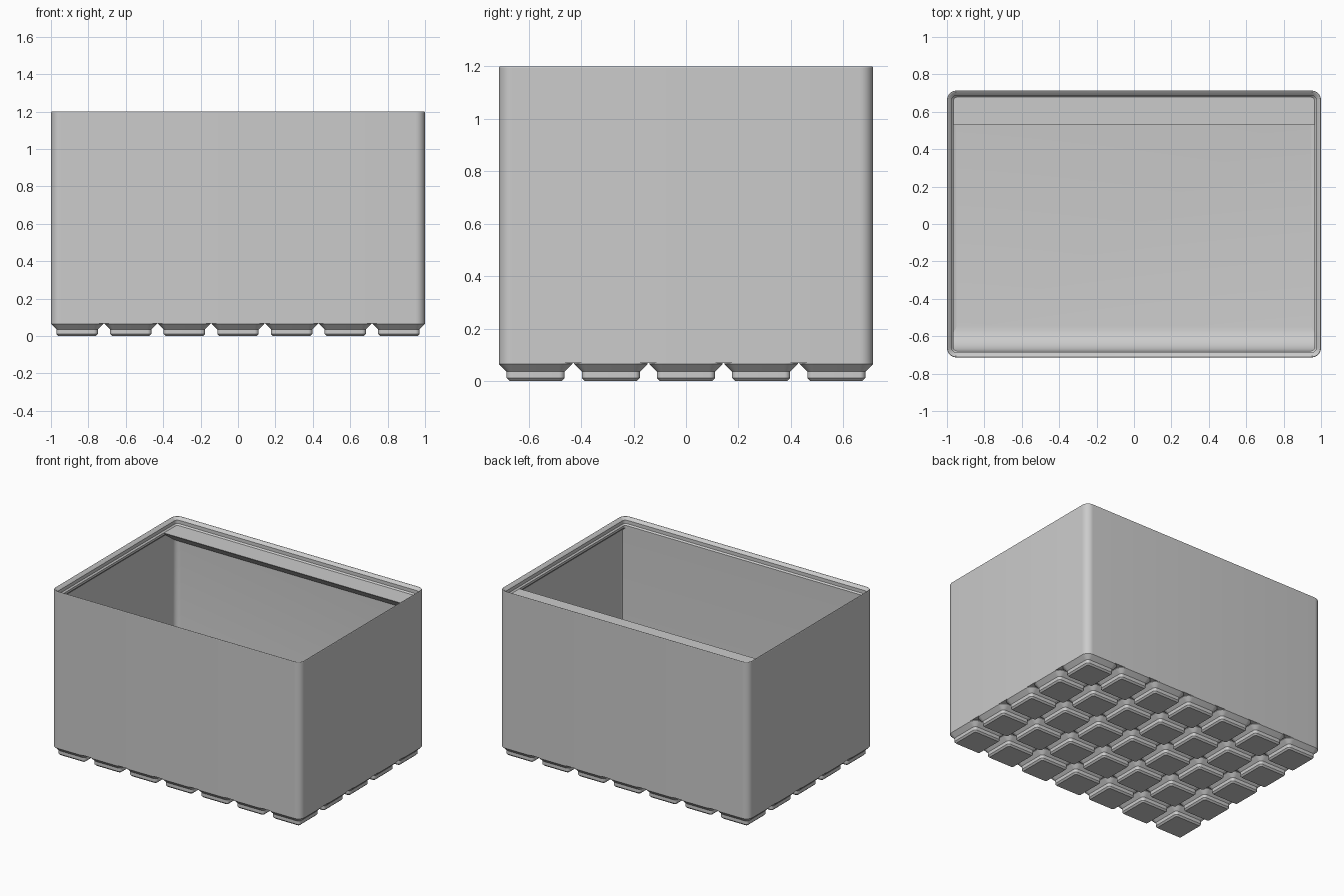
import bpy, bmesh
from math import sin, cos, pi, tan, radians

cube = bpy.data.objects.get("Cube")
if cube:
    bpy.data.objects.remove(cube, do_unlink=True)

COLS, ROWS, PITCH, GAP = 7, 5, 21.0, 0.5     # grid of feet, in millimetres
S = 2 / (COLS * PITCH - GAP)                 # millimetres to model units
HX, HY = (COLS * PITCH - GAP) / 2, (ROWS * PITCH - GAP) / 2
RADIUS, SEG = 3.75, 8
LIP, WALL, FLOOR = 2.6, 0.95, 7.0

grey = bpy.data.materials.new("plain grey")
grey.use_nodes = True
grey.diffuse_color = (0.6, 0.6, 0.6, 1)
grey.node_tree.nodes["Principled BSDF"].inputs["Base Color"].default_value = (0.6, 0.6, 0.6, 1)


def finish(name, bm):
    bmesh.ops.recalc_face_normals(bm, faces=bm.faces[:])
    bmesh.ops.scale(bm, vec=(S, S, S), verts=bm.verts[:])
    mesh = bpy.data.meshes.new(name)
    bm.to_mesh(mesh)
    bm.free()
    mesh.materials.append(grey)
    ob = bpy.data.objects.new(name, mesh)
    bpy.context.collection.objects.link(ob)
    bpy.ops.object.select_all(action='DESELECT')
    ob.select_set(True)
    bpy.context.view_layer.objects.active = ob
    bpy.ops.object.shade_smooth_by_angle(angle=radians(30))
    return ob


def ring(bm, cx, cy, hx, hy, inset, z):
    """Rounded rectangle, moved inwards by inset."""
    r = max(RADIUS - inset, 0.3)
    verts = []
    for k, (sx, sy) in enumerate([(1, 1), (-1, 1), (-1, -1), (1, -1)]):
        for i in range(SEG + 1):
            a = (k + i / SEG) * pi / 2
            verts.append(bm.verts.new((cx + sx * (hx - inset - r) + r * cos(a),
                                       cy + sy * (hy - inset - r) + r * sin(a), z)))
    return verts


def loft(bm, cx, cy, hx, hy, profile, cap_end):
    rings = [ring(bm, cx, cy, hx, hy, i, z) for i, z in profile]
    for a, b in zip(rings, rings[1:]):
        for i in range(len(a)):
            j = (i + 1) % len(a)
            bm.faces.new((a[i], a[j], b[j], b[i]))
    bm.faces.new(rings[0])
    if cap_end:
        bm.faces.new(rings[-1])


def extrude_x(name, points, half):
    """Prism along x from a (y, z) profile."""
    bm = bmesh.new()
    face = bm.faces.new([bm.verts.new((-half, y, z)) for y, z in points])
    out = bmesh.ops.extrude_face_region(bm, geom=[face])
    moved = [v for v in out["geom"] if isinstance(v, bmesh.types.BMVert)]
    bmesh.ops.translate(bm, vec=(2 * half, 0, 0), verts=moved)
    return finish(name, bm)


# Hollow body: outside wall, stacking lip, inside wall, filleted floor
fillet = 2.8
body = [(0, 5), (0, 87.6), (0.15, 87.85), (0.45, 87.85), (0.7, 87.7), (1.9, 86.5),
        (1.9, 84.7), (LIP, 84), (LIP, 82.8), (WALL, 82.8 - LIP + WALL)]
for i in range(6):
    a = i / 5 * pi / 2
    body.append((WALL + fillet * (1 - cos(a)), FLOOR + fillet * (1 - sin(a))))
bm = bmesh.new()
loft(bm, 0, 0, HX, HY, body, True)
finish("bin_body", bm)

# Grid of stepped feet
foot = [(2.95, 0), (2.15, 0.8), (2.15, 2.6), (0, 4.75), (0, 5)]
half = (PITCH - GAP) / 2
bm = bmesh.new()
for c in range(COLS):
    for r in range(ROWS):
        loft(bm, (c - (COLS - 1) / 2) * PITCH, (r - (ROWS - 1) / 2) * PITCH,
             half, half, foot, False)
finish("feet", bm)

# Thick front wall with a curved scoop running into the floor
front, scoop = -HY + LIP, 9.5
points = [(-HY + 1.8, 82.8), (-HY + 1.8, 6.5), (front + scoop, 6.5)]
for i in range(13):
    a = i / 12 * pi / 2
    points.append((front + scoop * (1 - sin(a)), FLOOR + scoop * (1 - cos(a))))
points.append((front, 82.8))
extrude_x("front_scoop", points, HX - 0.7)

# Label shelf under the back lip, with a sloping underside
back, edge = HY - 0.7 - 1.1, HY - 13.5
extrude_x("label_shelf", [(back, 84), (edge, 84), (edge, 83.8),
                          (back, 83.8 - (back - edge) * tan(radians(36)))], HX - 0.7)
